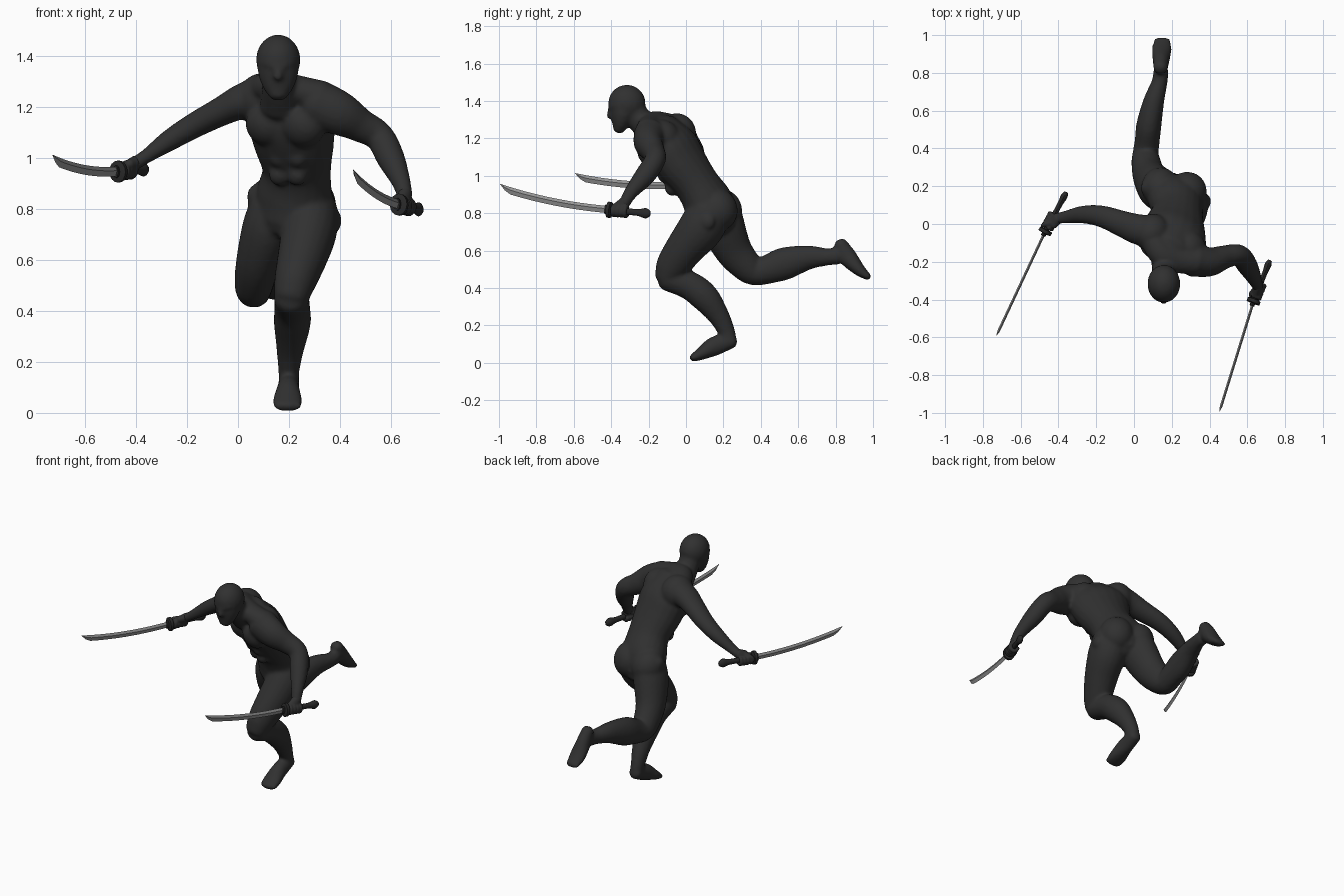
import bpy, bmesh, math
from mathutils import Vector, Matrix


def material(name, c):
    m = bpy.data.materials.new(name)
    m.diffuse_color = (c[0], c[1], c[2], 1)
    return m


CLOTH = material("black cloth", (0.03, 0.03, 0.03))
GRIP = material("dark grip", (0.022, 0.022, 0.022))
STEEL = material("steel", (0.3, 0.3, 0.3))


def spline(path, n=5):
    """Catmull-Rom resampling of (x, y, z, half_width, half_depth) points."""
    pts = [Vector(p) for p in path]
    ext = [pts[0] * 2 - pts[1]] + pts + [pts[-1] * 2 - pts[-2]]
    out = []
    for i in range(len(pts) - 1):
        a, b, c, d = ext[i:i + 4]
        for k in range(n):
            t = k / n
            out.append(0.5 * (2 * b + (c - a) * t + (2 * a - 5 * b + 4 * c - d) * t * t
                              + (3 * b - a - 3 * c + d) * t ** 3))
    return out + [pts[-1]]


def tube(bm, path, side=(1, 0, 0), seg=20, n=5, cap=0.7):
    """Closed loft with elliptical sections and rounded ends."""
    s = spline(path, n)
    pos = [p.xyz if len(p) == 3 else Vector(p[:3]) for p in s]
    rings = []
    for i, p in enumerate(s):
        t = (pos[min(i + 1, len(s) - 1)] - pos[max(i - 1, 0)]).normalized()
        u = Vector(side)
        u = (u - t * u.dot(t)).normalized()
        rings.append((pos[i], u, t.cross(u), t, p[3], p[4]))

    def ends(r, sign):
        res = []
        for ang in (30, 60, 80):
            g = math.radians(ang)
            off = r[3] * sign * cap * min(r[4], r[5]) * math.sin(g)
            res.append((r[0] + off, r[1], r[2], r[3], r[4] * math.cos(g), r[5] * math.cos(g)))
        return res

    rings = ends(rings[0], -1)[::-1] + rings + ends(rings[-1], 1)
    loops = []
    for c, u, v, t, a, b in rings:
        loops.append([bm.verts.new(c + u * a * math.cos(2 * math.pi * k / seg)
                                   + v * b * math.sin(2 * math.pi * k / seg)) for k in range(seg)])
    for l0, l1 in zip(loops, loops[1:]):
        for k in range(seg):
            bm.faces.new((l0[k], l0[(k + 1) % seg], l1[(k + 1) % seg], l1[k]))
    bm.faces.new(loops[0][::-1])
    bm.faces.new(loops[-1])


def blob(bm, c, r, turn=0, tilt=0):
    m = (Matrix.Translation(c) @ Matrix.Rotation(math.radians(turn), 4, 'Z')
         @ Matrix.Rotation(math.radians(tilt), 4, 'X') @ Matrix.Diagonal((*r, 1)))
    bmesh.ops.create_uvsphere(bm, u_segments=24, v_segments=16, radius=1, matrix=m)


def finish(name, bm, mat, voxel=0, smooth=3):
    bmesh.ops.recalc_face_normals(bm, faces=bm.faces)
    me = bpy.data.meshes.new(name)
    bm.to_mesh(me)
    bm.free()
    me.materials.append(mat)
    ob = bpy.data.objects.new(name, me)
    bpy.context.collection.objects.link(ob)
    if voxel:
        r = ob.modifiers.new("fuse", 'REMESH')
        r.mode, r.voxel_size, r.use_smooth_shade = 'VOXEL', voxel, True
        s = ob.modifiers.new("soften", 'SMOOTH')
        s.factor, s.iterations = 0.5, smooth
    else:
        bpy.ops.object.select_all(action='DESELECT')
        ob.select_set(True)
        bpy.context.view_layer.objects.active = ob
        bpy.ops.object.shade_smooth_by_angle(angle=math.radians(35))
    return ob


SIDE = (0.88, -0.47, 0)   # hips and shoulders are turned
body = bmesh.new()

# torso
tube(body, [(.215, .14, .76, .15, .125), (.222, .12, .85, .155, .13), (.23, .06, .95, .138, .118),
            (.218, -.02, 1.06, .165, .13), (.205, -.08, 1.16, .18, .132),
            (.19, -.13, 1.25, .13, .095)], SIDE)
# chest, shoulder blades, shoulder slopes, buttocks
for c, r in [((.115, -.115, 1.13), (.088, .07, .085)), ((.255, -.185, 1.125), (.088, .07, .085)),
             ((.095, -.045, 1.23), (.095, .1, .105)), ((.28, -.13, 1.2), (.1, .1, .1)),
             ((.135, .2, .82), (.095, .1, .11)), ((.28, .17, .82), (.105, .105, .115))]:
    blob(body, c, r, -28, 25)
tube(body, [(.08, -.06, 1.27, .06, .055), (.15, -.16, 1.285, .07, .06),
            (.24, -.19, 1.265, .07, .06), (.33, -.2, 1.24, .07, .065)], (0, 1, 0))
# stomach muscles
for row, (y, z) in enumerate([(-.115, 1.0), (-.075, .93)]):
    for k in (-1, 1):
        blob(body, (.195 + k * .035, y + .012 - k * .017, z), (.04, .03, .04), -28, 25)
# hip knobs
blob(body, (.375, .11, .755), (.03, .047, .047), -20)
blob(body, (.068, .2, .85), (.03, .045, .045), -20)
# neck, skull, jaw, nose, brow
tube(body, [(.17, -.17, 1.21, .085, .075), (.162, -.235, 1.28, .068, .066),
            (.158, -.285, 1.36, .065, .066)])
blob(body, (.158, -.316, 1.387), (.087, .1, .099))
tube(body, [(.158, -.325, 1.38, .084, .088), (.158, -.34, 1.32, .076, .068),
            (.158, -.353, 1.27, .055, .044), (.158, -.36, 1.25, .04, .032)])
tube(body, [(.158, -.405, 1.36, .011, .012), (.158, -.412, 1.315, .018, .014)])
for k in (-1, 1):
    tube(body, [(.158 + k * .012, -.408, 1.358, .01, .01), (.158 + k * .045, -.392, 1.372, .01, .01),
                (.158 + k * .072, -.355, 1.372, .01, .01)], (0, 0, 1))
# trailing leg and foot
tube(body, [(.14, .18, .81, .095, .115), (.115, .2, .72, .1, .118), (.08, .255, .6, .087, .1),
            (.063, .33, .51, .077, .083), (.06, .375, .475, .068, .068)])
tube(body, [(.06, .37, .478, .068, .068), (.07, .44, .5, .066, .078), (.08, .53, .531, .066, .087),
            (.105, .65, .562, .055, .066), (.135, .75, .566, .042, .047), (.143, .81, .57, .04, .045)])
tube(body, [(.14, .826, .635, .037, .037), (.143, .86, .572, .043, .05),
            (.147, .925, .498, .052, .034), (.15, .975, .458, .043, .018)])
# leading leg and foot
tube(body, [(.285, .13, .81, .105, .115), (.28, .08, .72, .11, .122), (.255, .0, .62, .099, .105),
            (.225, -.07, .52, .083, .09), (.21, -.1, .46, .07, .07)])
tube(body, [(.21, -.1, .455, .068, .07), (.213, .015, .415, .07, .076), (.213, .1, .35, .072, .077),
            (.205, .175, .25, .054, .057), (.2, .215, .17, .042, .046), (.2, .225, .13, .04, .044)])
tube(body, [(.2, .245, .118, .04, .04), (.197, .155, .09, .045, .052),
            (.195, .08, .048, .058, .034), (.195, .035, .025, .054, .02)])
# arms with rounded shoulders
tube(body, [(.08, -.04, 1.235, .085, .09), (.01, -.025, 1.22, .08, .07), (-.06, .0, 1.187, .07, .058),
            (-.17, .04, 1.13, .058, .05), (-.27, .05, 1.07, .047, .042),
            (-.36, .037, 1.008, .034, .028), (-.405, .03, .98, .03, .027)], (0, 1, 0))
tube(body, [(.31, -.19, 1.215, .09, .095), (.4, -.2, 1.175, .078, .087), (.48, -.175, 1.13, .062, .067),
            (.555, -.165, 1.085, .056, .058), (.6, -.22, 1.0, .055, .055), (.64, -.295, .91, .037, .038),
            (.656, -.33, .85, .03, .03)], (0, 1, 0))
finish("body", body, CLOTH, 0.011, 3)


def sword(tag, guard, end, tip, wrist):
    guard, end, tip, wrist = map(Vector, (guard, end, tip, wrist))
    d = (tip - guard).normalized()
    up = (Vector((0, 0, 1)) - d * d.z).normalized()
    across = d.cross(up)

    # curved blade, diamond section, clipped point at the back edge
    bm = bmesh.new()
    back0 = guard + up * .02
    rows = []
    N = 18
    for i in range(N):
        t = i / N
        w = .038 * min(1, (1 - t) / .1 + .12)
        back = back0.lerp(tip, t) - up * .018 * 4 * t * (1 - t)
        rows.append([bm.verts.new(q) for q in (back, back - up * w * .4 + across * .007,
                                               back - up * w, back - up * w * .4 - across * .007)])
    for a, b in zip(rows, rows[1:]):
        for k in range(4):
            bm.faces.new((a[k], a[(k + 1) % 4], b[(k + 1) % 4], b[k]))
    point = bm.verts.new(tip)
    for k in range(4):
        bm.faces.new((rows[-1][k], rows[-1][(k + 1) % 4], point))
    bm.faces.new(rows[0][::-1])
    finish(tag + "_blade", bm, STEEL)

    # grip with flared end, and round guard
    h = (end - guard).normalized()
    L = (end - guard).length
    bm = bmesh.new()
    tube(bm, [(*(guard + h * L * t), a, b) for t, a, b in
              ((0, .015, .02), (.4, .014, .018), (.7, .014, .018), (.88, .018, .028), (.98, .012, .016))],
         across, 12, 3, .3)
    tube(bm, [(*(guard + h * s), .036, .043) for s in (-.008, .01)], across, 16, 1, .1)
    tube(bm, [(*(guard + h * s), .013, .025) for s in (-.025, .0)], across, 8, 1, .1)
    finish(tag + "_grip", bm, GRIP)

    # fist: palm, four wrapped fingers, thumb
    bm = bmesh.new()
    mid = guard + h * .062
    out = wrist - mid
    out = (out - h * out.dot(h)).normalized()
    lat = h.cross(out)
    tube(bm, [(*wrist, .029, .027), (*(wrist.lerp(mid, .5) + out * .008), .036, .026),
              (*(mid + out * .018), .042, .024)], h, 16, 4)
    for i in range(4):
        c = mid + h * (i - 1.5) * .023
        path = []
        for ang in range(-30, 271, 50):
            g = math.radians(ang)
            path.append((*(c + out * math.cos(g) * .026 + lat * math.sin(g) * .024), .0125, .0125))
        tube(bm, path, h, 10, 2)
    tube(bm, [(*(mid + out * .03 - lat * .01), .015, .015), (*(mid - h * .03 + lat * -.028), .013, .013),
              (*(mid - h * .045 - lat * .018 - out * .018), .011, .011)], up, 10, 3)
    finish(tag + "_hand", bm, CLOTH, 0.006, 2)


sword("right", (-.47, -.04, .948), (-.357, .17, .957), (-.73, -.595, 1.015), (-.40, .032, .985))
sword("left", (.633, -.41, .818), (.72, -.19, .797), (.452, -.995, .957), (.656, -.325, .865))
